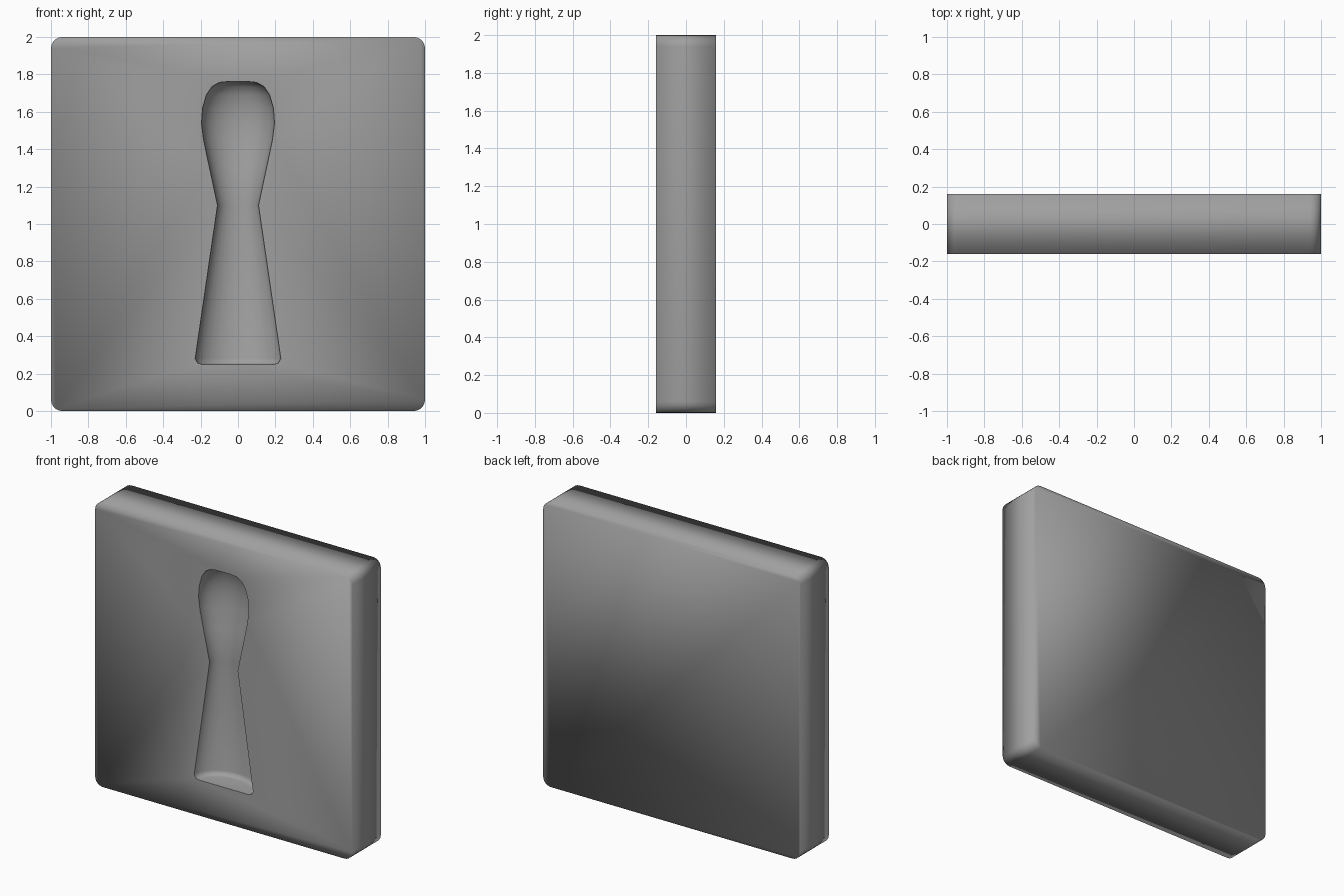
import bpy, bmesh, math

if "Cube" in bpy.data.objects:
    bpy.data.objects.remove(bpy.data.objects["Cube"])

grey = bpy.data.materials.new("mid grey")
grey.diffuse_color = (0.35, 0.35, 0.35, 1)
grey.use_nodes = True
grey.node_tree.nodes["Principled BSDF"].inputs["Base Color"].default_value = grey.diffuse_color


def make_object(name, bm):
    bmesh.ops.recalc_face_normals(bm, faces=bm.faces)
    mesh = bpy.data.meshes.new(name)
    bm.to_mesh(mesh)
    bm.free()
    mesh.materials.append(grey)
    ob = bpy.data.objects.new(name, mesh)
    bpy.context.collection.objects.link(ob)
    return ob


# Square slab with rounded corners
bm = bmesh.new()
R, HALF_T, N = 0.06, 0.16, 5
outline = []
for k, (sx, sz) in enumerate([(1, 1), (-1, 1), (-1, -1), (1, -1)]):
    for i in range(N + 1):
        a = math.pi / 2 * (k + i / N)
        outline.append((sx * (1 - R) + R * math.cos(a), 1 + sz * (1 - R) + R * math.sin(a)))
front = [bm.verts.new((x, -HALF_T, z)) for x, z in outline]
back = [bm.verts.new((x, HALF_T, z)) for x, z in outline]
bm.faces.new(front)
bm.faces.new(back)
n = len(outline)
for i in range(n):
    j = (i + 1) % n
    bm.faces.new((front[i], front[j], back[j], back[i]))
plate = make_object("keyhole_plate", bm)

# Keyhole hollow: flattened turned shape (radius, height)
profile = [(0.19, 0.25), (0.215, 0.255), (0.23, 0.28), (0.11, 1.10), (0.155, 1.31), (0.185, 1.45),
           (0.196, 1.54), (0.19, 1.62), (0.17, 1.69), (0.14, 1.735), (0.10, 1.757), (0.05, 1.762)]
bm = bmesh.new()
SEG, DEPTH = 32, 0.75
rings = []
for r, z in profile:
    rings.append([bm.verts.new((r * math.cos(t), -HALF_T + DEPTH * r * math.sin(t), z))
                  for t in (2 * math.pi * (i + 0.5) / SEG for i in range(SEG))])
for a, b in zip(rings, rings[1:]):
    for i in range(SEG):
        j = (i + 1) % SEG
        bm.faces.new((a[i], a[j], b[j], b[i]))
bm.faces.new(rings[0])
bm.faces.new(rings[-1])
cutter = make_object("keyhole_cutter", bm)

# Cut the hollow into the front
mod = plate.modifiers.new("keyhole", 'BOOLEAN')
mod.operation = 'DIFFERENCE'
mod.solver = 'EXACT'
mod.object = cutter
bpy.context.view_layer.objects.active = plate
plate.select_set(True)
bpy.ops.object.modifier_apply(modifier=mod.name)
bpy.data.objects.remove(cutter, do_unlink=True)

# Soft shading everywhere, crisp only at the keyhole rim
plate.data.shade_smooth()
bm = bmesh.new()
bm.from_mesh(plate.data)
for e in bm.edges:
    if all(abs(v.co.y + HALF_T) < 1e-4 and abs(v.co.x) < 0.5 for v in e.verts):
        e.smooth = False
bm.to_mesh(plate.data)
bm.free()
